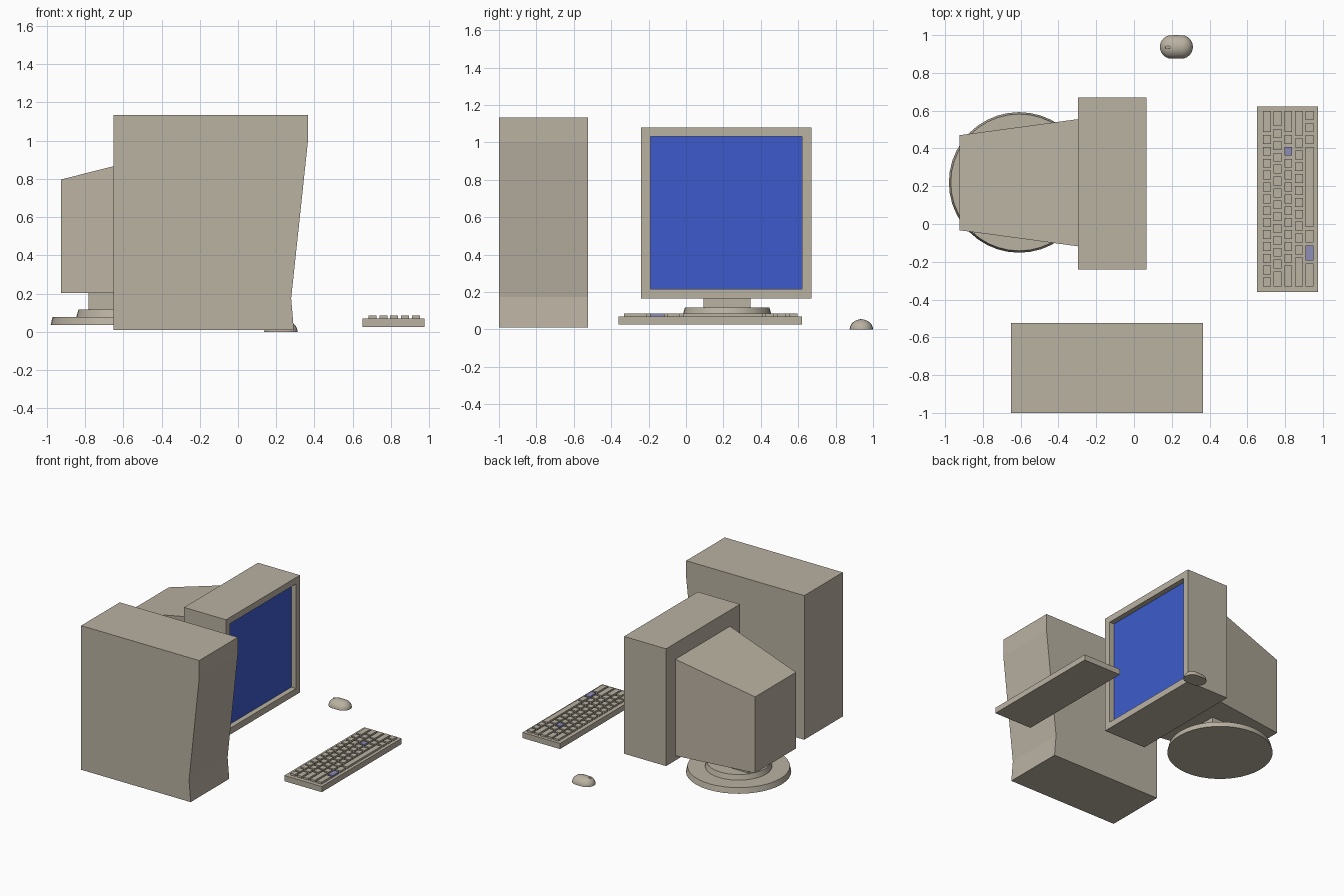
import bpy, bmesh, math
from mathutils import Vector, Matrix

if "Cube" in bpy.data.objects:
    bpy.data.objects.remove(bpy.data.objects["Cube"])


def material(name, rgb):
    m = bpy.data.materials.new(name)
    m.diffuse_color = (*rgb, 1)
    m.use_nodes = True
    m.node_tree.nodes["Principled BSDF"].inputs["Base Color"].default_value = m.diffuse_color
    return m


BEIGE = material("beige_plastic", (0.49, 0.445, 0.362))
BLUE = material("screen_blue", (0.047, 0.105, 0.60))
ACCENT = material("key_blue", (0.27, 0.27, 0.48))


def finish(name, bm, *mats, smooth=False):
    bmesh.ops.recalc_face_normals(bm, faces=bm.faces)
    me = bpy.data.meshes.new(name)
    bm.to_mesh(me)
    bm.free()
    for m in mats:
        me.materials.append(m)
    ob = bpy.data.objects.new(name, me)
    bpy.context.collection.objects.link(ob)
    if smooth:
        bpy.ops.object.select_all(action='DESELECT')
        ob.select_set(True)
        bpy.context.view_layer.objects.active = ob
        bpy.ops.object.shade_smooth_by_angle(angle=math.radians(40))
    return ob


def add_box(bm, lo, hi):
    lo, hi = Vector(lo), Vector(hi)
    mat = Matrix.Translation((lo + hi) / 2) @ Matrix.Diagonal((*(hi - lo), 1))
    return bmesh.ops.create_cube(bm, size=1, matrix=mat)["verts"]


def box(name, lo, hi):
    bm = bmesh.new()
    add_box(bm, lo, hi)
    return finish(name, bm, BEIGE)


def disk(name, x, y, z0, z1, r0, r1):
    bm = bmesh.new()
    bmesh.ops.create_cone(bm, cap_ends=True, segments=40, radius1=r0, radius2=r1,
                          depth=z1 - z0, matrix=Matrix.Translation((x, y, (z0 + z1) / 2)))
    return finish(name, bm, BEIGE, smooth=True)


# Tower case: side profile pushed along y
profile = [(-0.652, 0.01), (0.292, 0.01), (0.278, 0.175), (0.366, 1.0),
           (0.366, 1.133), (-0.652, 1.133)]
bm = bmesh.new()
face = bm.faces.new([bm.verts.new((x, -1.0, z)) for x, z in profile])
new = bmesh.ops.extrude_face_region(bm, geom=[face])["geom"]
bmesh.ops.translate(bm, vec=(0, 0.475, 0),
                    verts=[g for g in new if isinstance(g, bmesh.types.BMVert)])
finish("tower_case", bm, BEIGE)

# Monitor front housing with recessed screen
bm = bmesh.new()
add_box(bm, (-0.297, -0.24, 0.166), (0.065, 0.67, 1.08))
bm.normal_update()
front = max(bm.faces, key=lambda f: f.normal.x)
bmesh.ops.inset_region(bm, faces=[front], thickness=0.07)
screen = bmesh.ops.extrude_face_region(bm, geom=[front])["geom"]
bmesh.ops.translate(bm, vec=(-0.04, 0, 0),
                    verts=[g for g in screen if isinstance(g, bmesh.types.BMVert)])
if front.is_valid:
    bmesh.ops.delete(bm, geom=[front], context='FACES_ONLY')
for f in screen:
    if isinstance(f, bmesh.types.BMFace):
        f.material_index = 1
finish("monitor_housing", bm, BEIGE, BLUE)

# Tapered tube cover behind the housing
bm = bmesh.new()
for v in add_box(bm, (-0.925, -0.118, 0.203), (-0.297, 0.555, 0.955)):
    if v.co.x < -0.6:
        v.co.y = 0.47 if v.co.y > 0.2 else -0.033
        if v.co.z > 0.5:
            v.co.z = 0.797
finish("monitor_back", bm, BEIGE)

# Swivel stand
SX, SY = -0.608, 0.22
disk("stand_base", SX, SY, 0.035, 0.078, 0.372, 0.362)
disk("stand_turntable", SX, SY, 0.078, 0.117, 0.237, 0.226)
box("stand_neck", (SX - 0.175, SY - 0.126, 0.117), (SX + 0.175, SY + 0.126, 0.21))

# Keyboard: tray plus rows of keys given in key units (15 per row)
box("keyboard_tray", (0.652, -0.361, 0.026), (0.975, 0.621, 0.07))
rows = [[2] + [1] * 13,
        [1.5] + [1] * 12 + [1.5],
        [2] + [1] * 11 + [2],
        [2.3] + [1] * 10 + [2.7],
        [1, 1, 1, 7, 1.3, 1.5, 2.2]]
accents = {(2, 2), (4, 5)}
UNIT, GAP = 0.0629, 0.016
plain, tinted = bmesh.new(), bmesh.new()
for r, row in enumerate(rows):
    x = 0.682 + r * 0.0568
    y = 0.605
    for k, w in enumerate(row):
        bm = tinted if (r, k) in accents else plain
        add_box(bm, (x, y - w * UNIT + GAP / 2, 0.066), (x + 0.042, y - GAP / 2, 0.085))
        y -= w * UNIT
finish("keys", plain, BEIGE)
finish("accent_keys", tinted, ACCENT)

# Mouse: stretched half sphere with a flat underside
bm = bmesh.new()
bmesh.ops.create_uvsphere(bm, u_segments=24, v_segments=16, radius=0.0625)
bmesh.ops.bisect_plane(bm, geom=bm.verts[:] + bm.edges[:] + bm.faces[:], dist=1e-5,
                       plane_co=(0, 0, 0), plane_no=(0, 0, -1), clear_outer=True)
bmesh.ops.holes_fill(bm, edges=[e for e in bm.edges if e.is_boundary], sides=0)
for v in bm.verts:
    if abs(v.co.x) > 0.001:
        v.co.x += math.copysign(0.025, v.co.x)
    v.co = Vector((v.co.x + 0.2245, v.co.y + 0.9375, v.co.z * 0.87))
finish("mouse_body", bm, BEIGE, smooth=True)

# Mouse wheel
bm = bmesh.new()
bmesh.ops.create_uvsphere(bm, u_segments=12, v_segments=8, radius=1,
                          matrix=Matrix.Translation((0.182, 0.935, 0.047))
                          @ Matrix.Diagonal((0.019, 0.008, 0.009, 1)))
finish("mouse_wheel", bm, BEIGE, smooth=True)
